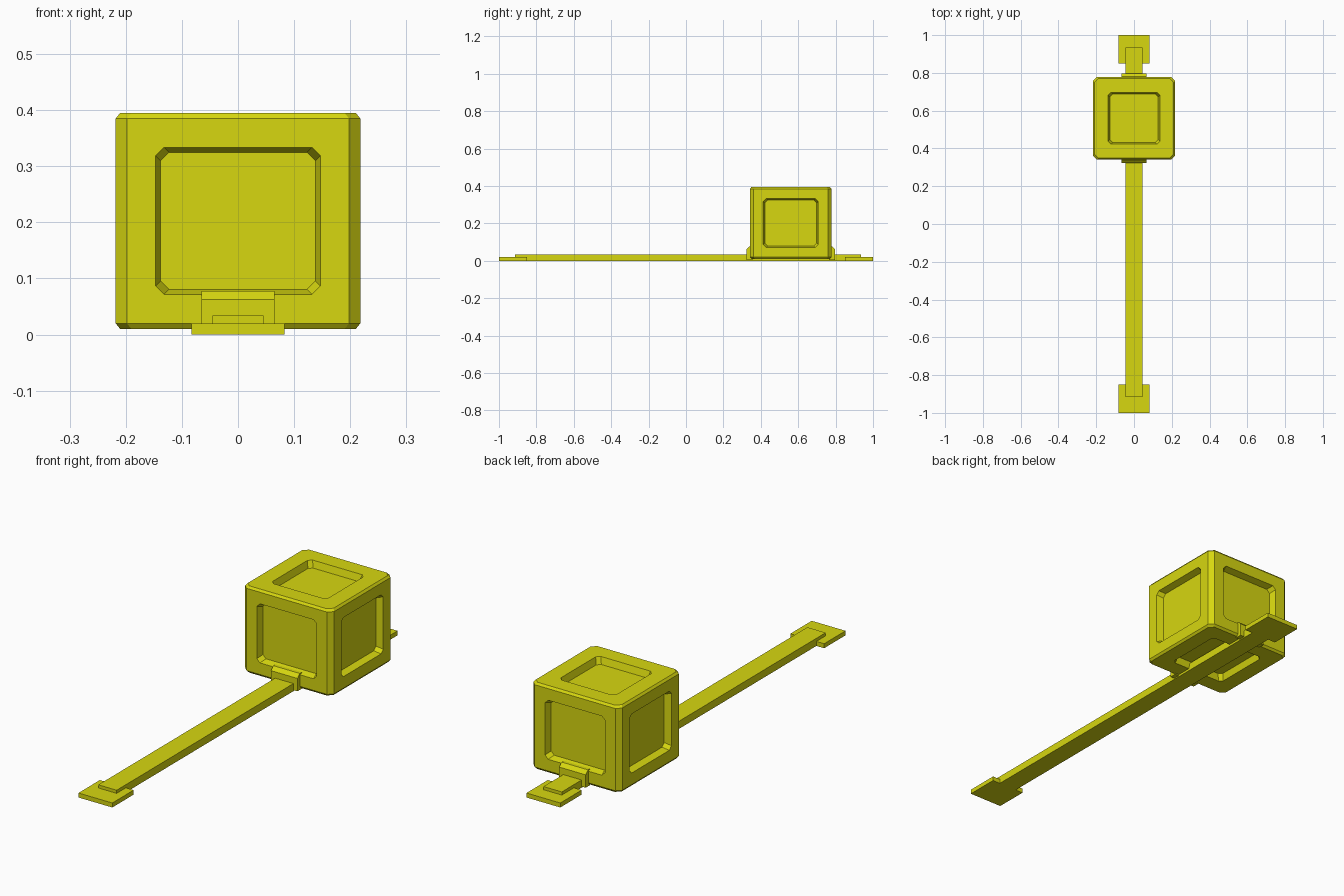
import bpy, bmesh
from mathutils import Vector, Matrix

if "Cube" in bpy.data.objects:
    bpy.data.objects.remove(bpy.data.objects["Cube"])

yellow = bpy.data.materials.new("yellow")
yellow.diffuse_color = (0.68, 0.68, 0.005, 1)
yellow.use_nodes = True
yellow.node_tree.nodes["Principled BSDF"].inputs["Base Color"].default_value = yellow.diffuse_color


def loft(bm, rings):
    """Join equal-sized rings of points into a closed solid."""
    vs = [[bm.verts.new(p) for p in r] for r in rings]
    n = len(vs[0])
    for a, b in zip(vs, vs[1:]):
        for i in range(n):
            bm.faces.new((a[i], a[(i + 1) % n], b[(i + 1) % n], b[i]))
    bm.faces.new(vs[0])
    bm.faces.new(vs[-1])


def finish(name, bm):
    bmesh.ops.recalc_face_normals(bm, faces=bm.faces[:])
    me = bpy.data.meshes.new(name)
    bm.to_mesh(me)
    bm.free()
    me.materials.append(yellow)
    ob = bpy.data.objects.new(name, me)
    bpy.context.collection.objects.link(ob)
    return ob


def solid(name, rings):
    bm = bmesh.new()
    loft(bm, rings)
    return finish(name, bm)


def octagon(w, h, c, z):
    """Rectangle with cut corners, half sizes w and h."""
    pts = [(w, h - c), (w - c, h), (c - w, h), (-w, h - c),
           (-w, c - h), (c - w, -h), (w - c, -h), (w, c - h)]
    return [Vector((x, y, z)) for x, y in pts]


def block(name, w, y0, y1, z0, z1):
    return solid(name, [[(-w, y0, z), (w, y0, z), (w, y1, z), (-w, y1, z)]
                        for z in (z0, z1)])


# Chamfered cube
CY, CZ, HX, HZ = 0.56, 0.2025, 0.218, 0.1925
cube = solid("cube_body", [
    [p + Vector((0, CY, 0)) for p in octagon(h, h, 0.02, z)]
    for h, z in ((0.21, 0.01), (HX, 0.02), (HX, 0.385), (0.21, 0.395))])

# Tapered recess cutters for all six sides
bm = bmesh.new()
centre = Vector((0, CY, CZ))
for d in ((1, 0, 0), (-1, 0, 0), (0, 1, 0), (0, -1, 0), (0, 0, 1), (0, 0, -1)):
    n = Vector(d)
    if n.z:
        u, v, face, w, h = Vector((1, 0, 0)), Vector((0, 1, 0)), HZ, 0.137, 0.137
    else:
        u, v, face, w, h = Vector((-n.y, n.x, 0)), Vector((0, 0, 1)), HX, 0.147, 0.131
    rings = []
    for off, grow in ((0.03, 0.009), (-0.03, -0.009)):
        pts = octagon(w + grow, h + grow, 0.015, face + off)
        rings.append([centre + u * p.x + v * p.y + n * p.z for p in pts])
    loft(bm, rings)
cutter = finish("recess_cutter", bm)
cutter.hide_render = True

mod = cube.modifiers.new("recesses", 'BOOLEAN')
mod.operation = 'DIFFERENCE'
mod.solver = 'EXACT'
mod.object = cutter
bpy.context.view_layer.objects.active = cube
bpy.ops.object.modifier_apply(modifier=mod.name)
bpy.data.objects.remove(cutter)

# Long rail and its end plates
block("rail", 0.045, -0.915, 0.935, 0.0, 0.034)
block("front_end_plate", 0.083, -1.0, -0.85, 0.0, 0.02)
block("back_end_plate", 0.083, 0.85, 1.0, 0.0, 0.02)

# Clips holding the cube on the rail, with sloped tops
for name, s in (("front_clip", -1), ("back_clip", 1)):
    prof = [(0.205, 0.005), (0.236, 0.005), (0.236, 0.062), (0.22, 0.078), (0.205, 0.078)]
    solid(name, [[(x, CY + s * y, z) for y, z in prof] for x in (-0.065, 0.065)])
